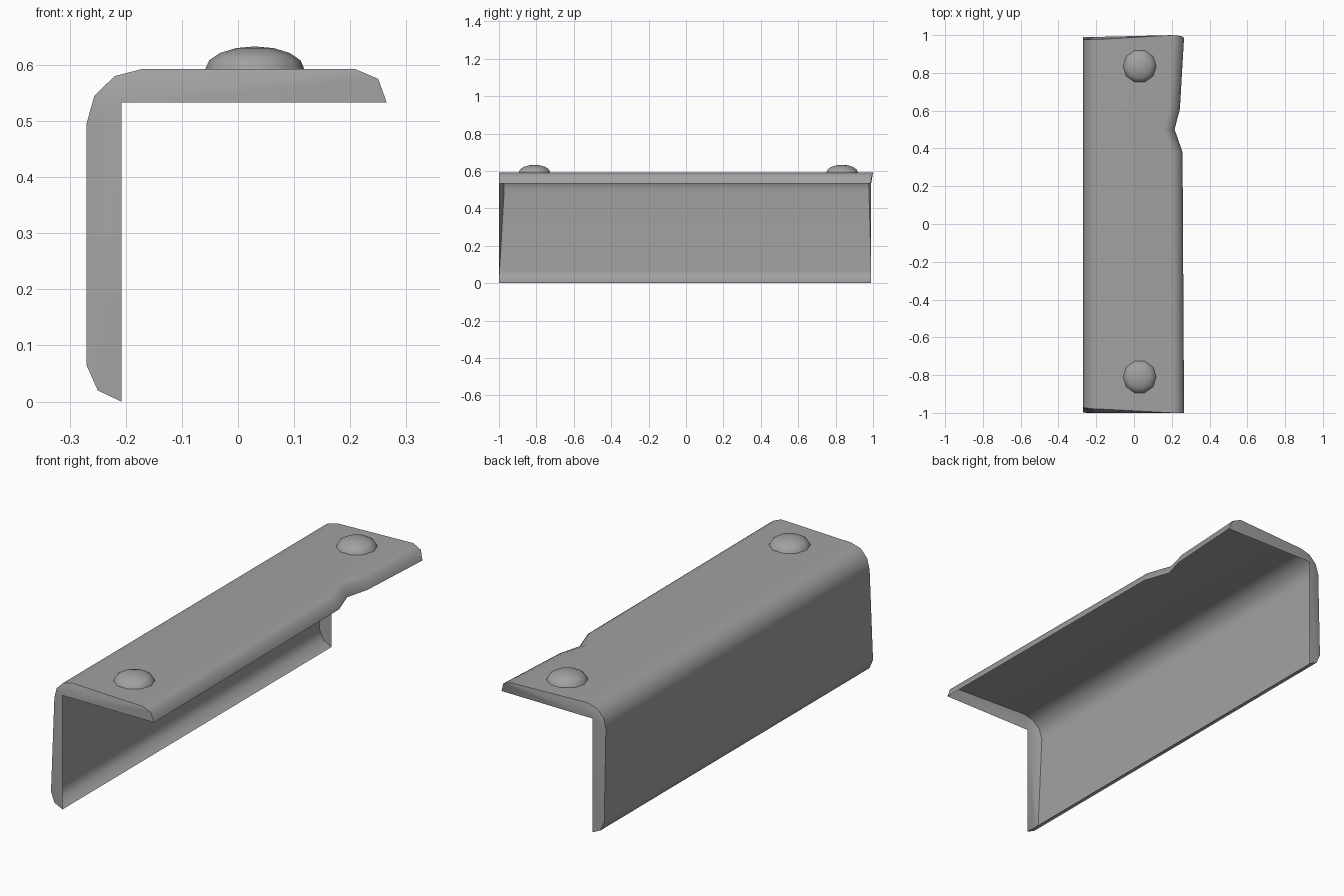
import bpy, bmesh
from math import radians, pi, sin, cos

cube = bpy.data.objects.get("Cube")
if cube:
    bpy.data.objects.remove(cube, do_unlink=True)

metal = bpy.data.materials.new("grey metal")
metal.use_nodes = True
GREY = (0.36, 0.36, 0.36, 1)
metal.diffuse_color = GREY
metal.node_tree.nodes["Principled BSDF"].inputs["Base Color"].default_value = GREY


def finish(name, bm, angle):
    mesh = bpy.data.meshes.new(name)
    bm.to_mesh(mesh)
    bm.free()
    mesh.materials.append(metal)
    obj = bpy.data.objects.new(name, mesh)
    bpy.context.collection.objects.link(obj)
    bpy.ops.object.select_all(action="DESELECT")
    obj.select_set(True)
    bpy.context.view_layer.objects.active = obj
    bpy.ops.object.shade_smooth_by_angle(angle=radians(angle))
    return obj


# Outer skin of the angle bracket: x, z, front end y, back end y
PROFILE = [
    (-0.208, 0.0, -1.0, 0.99), (-0.25, 0.02, -1.0, 0.99),
    (-0.27, 0.065, -0.997, 0.99), (-0.27, 0.495, -0.972, 0.978),
    (-0.256, 0.545, -0.974, 0.976), (-0.22, 0.58, -0.978, 0.976),
    (-0.17, 0.593, -0.98, 0.978), (0.208, 0.593, -1.0, 1.0),
    (0.25, 0.575, -1.0, 0.995), (0.265, 0.533, -1.0, 0.985),
]
# Dent in the free edge of the top flange: y, inward shift
DENT = [(0.38, 0.008), (0.5, 0.05), (0.61, 0.022)]
CORNER = (-0.208, 0.533)

bm = bmesh.new()
rows = [[bm.verts.new((x, front, z)) for x, z, front, back in PROFILE]]
for y, shift in DENT:
    rows.append([bm.verts.new((x - (shift if x > 0 else 0), y, z))
                 for x, z, front, back in PROFILE])
rows.append([bm.verts.new((x, back, z)) for x, z, front, back in PROFILE])
for a, b in zip(rows, rows[1:]):
    for i in range(len(PROFILE) - 1):
        bm.faces.new((a[i], b[i], b[i + 1], a[i + 1]))

# End caps fan out from the inside corner; the inside stays open
for row, y, flip in ((rows[0], -1.0, False), (rows[-1], 0.99, True)):
    hub = bm.verts.new((CORNER[0], y, CORNER[1]))
    for p, q in zip(row, row[1:]):
        bm.faces.new((hub, q, p) if flip else (hub, p, q))
bmesh.ops.recalc_face_normals(bm, faces=bm.faces)
bm.faces.ensure_lookup_table()
top = max(bm.faces, key=lambda f: f.calc_center_median().z)
if top.normal.z < 0:
    bmesh.ops.reverse_faces(bm, faces=bm.faces)
bracket = finish("angle_bracket", bm, 50)
weighted = bracket.modifiers.new("weighted normals", "WEIGHTED_NORMAL")
weighted.keep_sharp = True


# Low domed rivet heads
def rivet(name, y, sides=10, rings=4, radius=0.088, height=0.04):
    bm = bmesh.new()
    loops = []
    for r in range(rings):
        t = r / rings * pi / 2
        loops.append([bm.verts.new((0.03 + radius * cos(t) * cos(2 * pi * s / sides),
                                    y + radius * cos(t) * sin(2 * pi * s / sides),
                                    0.593 + height * sin(t))) for s in range(sides)])
    tip = bm.verts.new((0.03, y, 0.593 + height))
    for s in range(sides):
        n = (s + 1) % sides
        for a, b in zip(loops, loops[1:]):
            bm.faces.new((a[s], a[n], b[n], b[s]))
        bm.faces.new((loops[-1][s], loops[-1][n], tip))
    finish(name, bm, 50)


rivet("front_rivet", -0.81)
rivet("back_rivet", 0.835)
